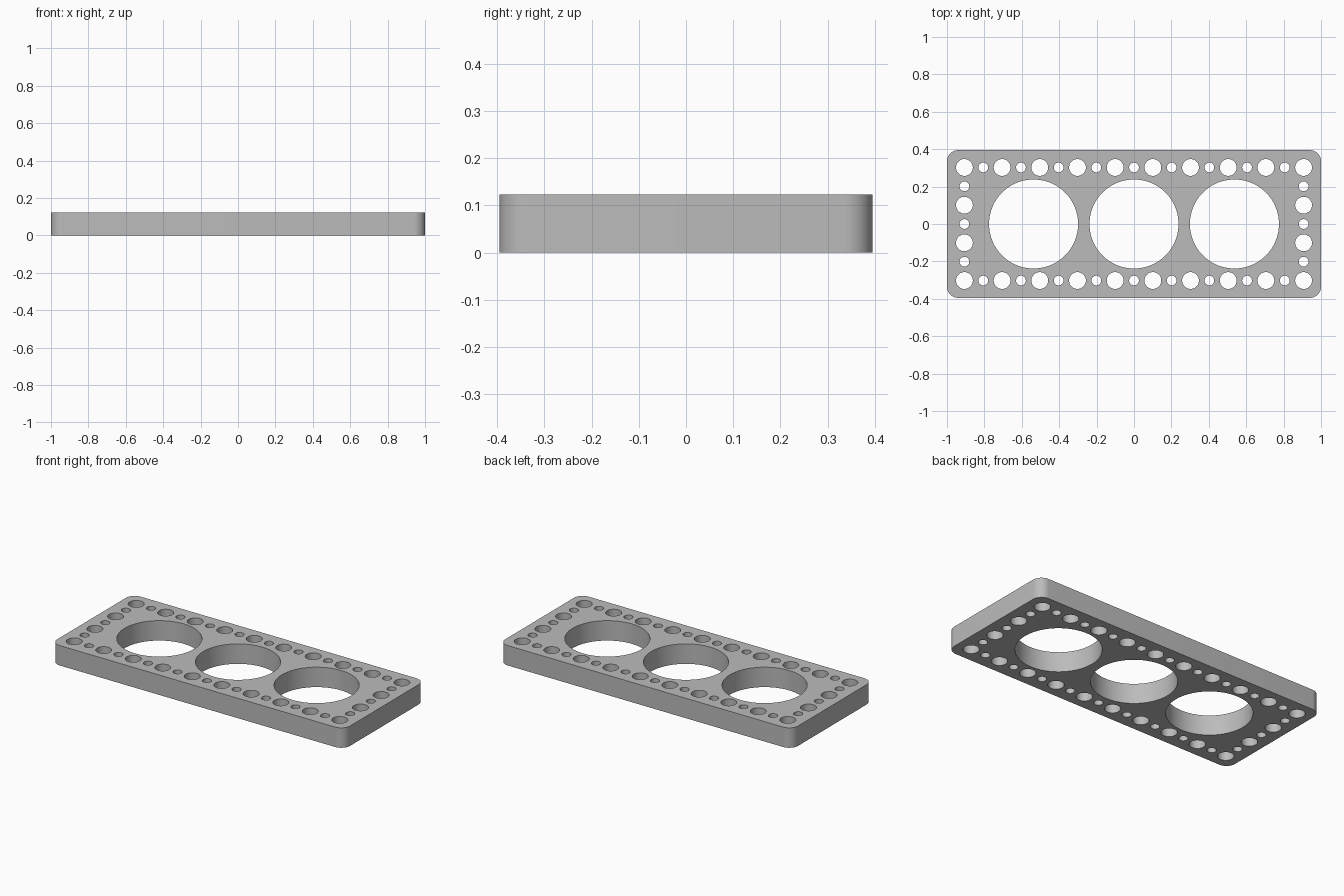
import bpy
import bmesh
from math import cos, sin, pi, radians

cube = bpy.data.objects.get("Cube")
if cube:
    bpy.data.objects.remove(cube, do_unlink=True)

HALF_X, HALF_Y, HEIGHT = 1.0, 0.395, 0.123
CORNER = 0.06
PITCH = 0.2015
ROW_Y = 1.5 * PITCH
COLUMN_X = 4.5 * PITCH
LARGE, SMALL, BORE = 0.045, 0.026, 0.238
BORE_SPACING = 0.537

profile = bpy.data.curves.new("plate_profile", "CURVE")
profile.dimensions = "2D"
profile.fill_mode = "BOTH"
profile.extrude = HEIGHT / 2


def add_loop(points):
    spline = profile.splines.new("POLY")
    spline.points.add(len(points) - 1)
    for point, (x, y) in zip(spline.points, points):
        point.co = (x, y, 0, 1)
    spline.use_cyclic_u = True


def add_circle(x, y, radius, sides):
    angles = [2 * pi * i / sides for i in range(sides)]
    add_loop([(x + radius * cos(a), y + radius * sin(a)) for a in angles])


# Rounded outline
outline = []
for quarter, (sx, sy) in enumerate([(1, 1), (-1, 1), (-1, -1), (1, -1)]):
    for step in range(13):
        a = (quarter + step / 12) * pi / 2
        outline.append((sx * (HALF_X - CORNER) + CORNER * cos(a),
                        sy * (HALF_Y - CORNER) + CORNER * sin(a)))
add_loop(outline)

# Three big bores
for i in (-1, 0, 1):
    add_circle(i * BORE_SPACING, 0, BORE, 96)

# Alternating large and small holes along the long edges
for side in (-1, 1):
    for i in range(19):
        add_circle(-COLUMN_X + i * PITCH / 2, side * ROW_Y,
                   SMALL if i % 2 else LARGE, 40)

# Alternating holes along the short edges, between the corner holes
for side in (-1, 1):
    for i in range(1, 6):
        add_circle(side * COLUMN_X, -ROW_Y + i * PITCH / 2,
                   SMALL if i % 2 else LARGE, 40)

# Solid plate
plate = bpy.data.objects.new("perforated_plate", profile)
plate.location.z = HEIGHT / 2
bpy.context.collection.objects.link(plate)
bpy.ops.object.select_all(action="DESELECT")
plate.select_set(True)
bpy.context.view_layer.objects.active = plate
bpy.ops.object.convert(target="MESH")
plate = bpy.context.view_layer.objects.active

bm = bmesh.new()
bm.from_mesh(plate.data)
bmesh.ops.remove_doubles(bm, verts=bm.verts, dist=0.0001)
bmesh.ops.recalc_face_normals(bm, faces=bm.faces)
bm.to_mesh(plate.data)
bm.free()
bpy.ops.object.shade_smooth_by_angle(angle=radians(30))

# Plain grey
grey = bpy.data.materials.new("plain_grey")
grey.use_nodes = True
colour = (0.5, 0.5, 0.5, 1)
grey.diffuse_color = colour
grey.node_tree.nodes["Principled BSDF"].inputs["Base Color"].default_value = colour
plate.data.materials.clear()
plate.data.materials.append(grey)
